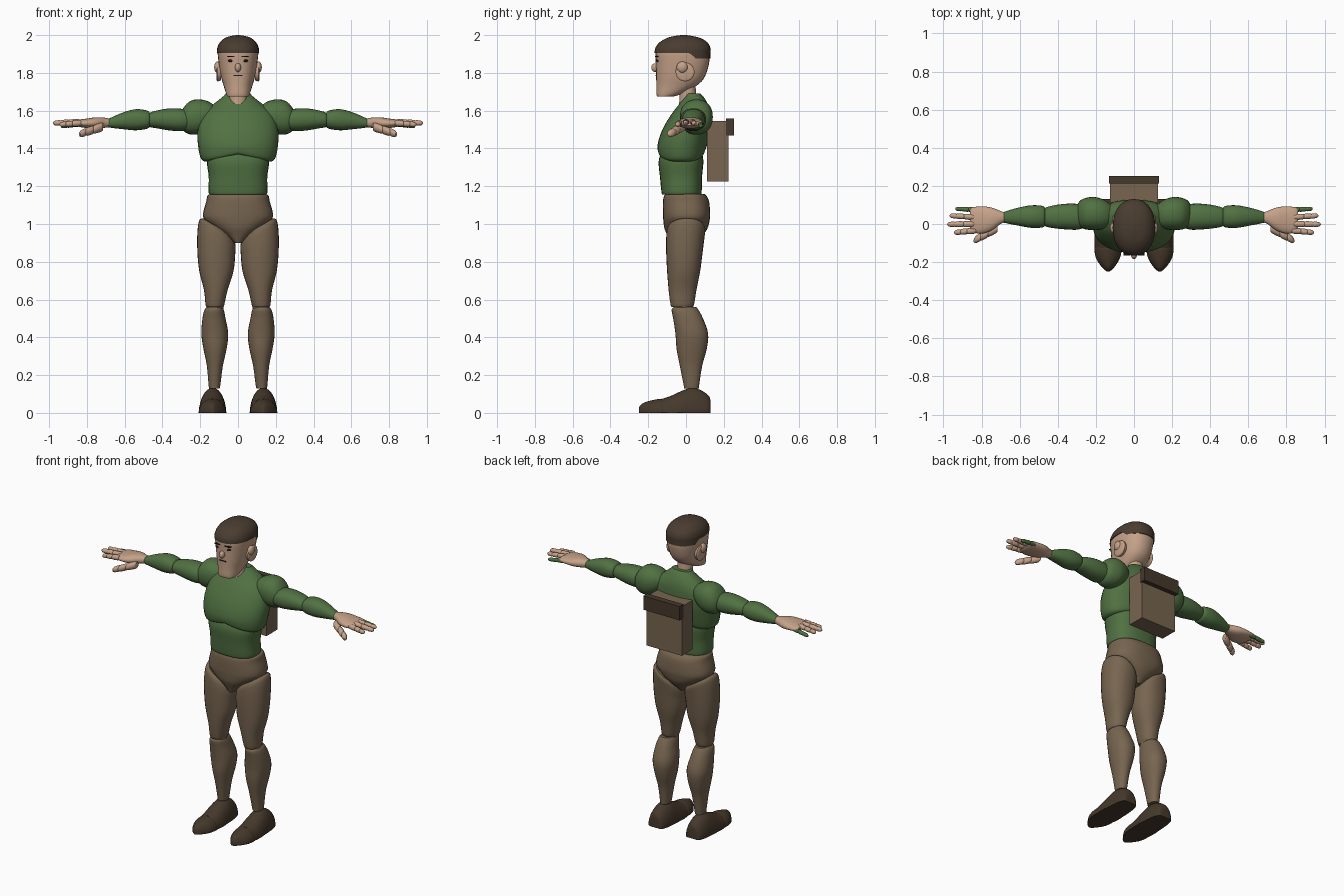
import bpy, bmesh, math
from mathutils import Vector


def material(name, rgb):
    m = bpy.data.materials.new(name)
    m.diffuse_color = (*rgb, 1)
    return m


SKIN = material("skin", (0.56, 0.36, 0.25))
GREEN = material("shirt green", (0.082, 0.165, 0.055))
TAN = material("trouser tan", (0.185, 0.13, 0.08))
DARK = material("boot brown", (0.060, 0.040, 0.024))
HAIR = material("hair brown", (0.068, 0.046, 0.030))
BLACK = material("face dark", (0.012, 0.010, 0.010))


def finish(bm, name, mat, mirror=False, angle=40):
    bmesh.ops.recalc_face_normals(bm, faces=bm.faces[:])
    me = bpy.data.meshes.new(name)
    bm.to_mesh(me)
    bm.free()
    me.materials.append(mat)
    ob = bpy.data.objects.new(name, me)
    bpy.context.collection.objects.link(ob)
    bpy.ops.object.select_all(action='DESELECT')
    ob.select_set(True)
    bpy.context.view_layer.objects.active = ob
    bpy.ops.object.shade_smooth_by_angle(angle=math.radians(angle))
    if mirror:
        ob.modifiers.new("Mirror", 'MIRROR')
    return ob


def spline(rings, steps):
    """Smoothly resample a list of rings."""
    out = []
    for i in range(len(rings) - 1):
        p0, p1 = rings[max(i - 1, 0)], rings[i]
        p2, p3 = rings[i + 1], rings[min(i + 2, len(rings) - 1)]
        for k in range(steps):
            t = k / steps
            out.append([0.5 * (2 * b + (c - a) * t + (2 * a - 5 * b + 4 * c - d) * t * t
                               + (3 * b - a - 3 * c + d) * t ** 3)
                        for a, b, c, d in zip(p0, p1, p2, p3)])
    return out + [list(rings[-1])]


def loft(name, axis, rings, mat, mirror=False, power=2.2, warp=None, segs=28, steps=4):
    """Skin oval rings: (position along axis, low a, high a, low b, high b)."""
    bm = bmesh.new()
    loops = []
    for t, a0, a1, b0, b1 in spline(rings, steps):
        loop = []
        for k in range(segs):
            u = 2 * math.pi * k / segs
            c, s = math.cos(u), math.sin(u)
            a = (a0 + a1) / 2 + (a1 - a0) / 2 * math.copysign(abs(c) ** (2 / power), c)
            b = (b0 + b1) / 2 + (b1 - b0) / 2 * math.copysign(abs(s) ** (2 / power), s)
            co = {'x': (t, a, b), 'y': (a, t, b), 'z': (a, b, t)}[axis]
            loop.append(bm.verts.new(warp(*co) if warp else co))
        loops.append(loop)
    for l0, l1 in zip(loops, loops[1:]):
        for k in range(segs):
            j = (k + 1) % segs
            bm.faces.new((l0[k], l0[j], l1[j], l1[k]))
    bm.faces.new(loops[0])
    bm.faces.new(loops[-1])
    return finish(bm, name, mat, mirror)


def ball(name, loc, size, mat, mirror=False):
    bm = bmesh.new()
    bmesh.ops.create_uvsphere(bm, u_segments=20, v_segments=12, radius=1)
    for v in bm.verts:
        v.co = Vector(loc) + v.co * Vector(size)
    return finish(bm, name, mat, mirror)


def box(name, lo, hi, mat, mirror=False):
    bm = bmesh.new()
    bmesh.ops.create_cube(bm, size=1)
    lo, hi = Vector(lo), Vector(hi)
    for v in bm.verts:
        v.co = (lo + hi) / 2 + v.co * (hi - lo)
    return finish(bm, name, mat, mirror)


def digit(name, p0, p1, r, mat):
    """Finger of three slightly swollen joints running mostly along x."""
    rings = []
    profile = [(0, .8), (.08, 1), (.35, .95), (.4, .82), (.46, .95), (.66, .9),
               (.71, .76), (.77, .88), (.93, .72), (1, .2)]
    for t, k in profile:
        x, y, z = Vector(p0).lerp(Vector(p1), t)
        rings.append((x, y - r * k, y + r * k, z - r * k, z + r * k))
    loft(name, 'x', rings, mat, True, 2, segs=12, steps=2)


# Head, cap of hair and neck
loft("head", 'z', [(1.675, -.055, .055, -.153, -.065), (1.69, -.063, .063, -.157, -.02),
                   (1.735, -.077, .077, -.157, .06), (1.78, -.09, .09, -.158, .10),
                   (1.85, -.102, .102, -.160, .122), (1.90, -.107, .107, -.162, .125),
                   (1.93, -.105, .105, -.158, .122)], SKIN, power=2.3)
loft("hair", 'z', [(1.905, -.112, .112, -.166, .130), (1.93, -.110, .110, -.163, .130),
                   (1.96, -.097, .097, -.142, .115), (1.985, -.068, .068, -.10, .075),
                   (1.997, -.03, .03, -.05, .025), (2.0, -.004, .004, -.02, .0)], HAIR,
     warp=lambda x, y, z: (x, y, z - (.028 if y > .03 and z < 1.908 else 0)))
loft("neck", 'z', [(1.60, -.052, .052, -.04, .062), (1.66, -.048, .048, -.035, .055),
                   (1.75, -.046, .046, -.035, .05)], SKIN, power=2)

# Ears and face
loft("ear", 'x', [(.09, -.05, .04, 1.76, 1.85), (.108, -.055, .045, 1.755, 1.855),
                  (.114, -.045, .035, 1.765, 1.845)], SKIN, True, 2, steps=2)
ball("ear_knob", (.108, -.02, 1.83), (.018, .03, .03), SKIN, True)
ball("nose", (0, -.163, 1.828), (.016, .021, .023), SKIN)
ball("eye", (.036, -.148, 1.864), (.017, .010, .008), BLACK, True)
box("brow", (.018, -.164, 1.884), (.055, -.140, 1.890), BLACK, True)
box("mouth", (-.024, -.161, 1.783), (.024, -.152, 1.788), BLACK)

# Torso; the chest hem arches upward at the middle
loft("chest", 'z', [(1.33, -.175, .175, -.135, .088), (1.35, -.198, .198, -.147, .098),
                    (1.42, -.212, .212, -.150, .112), (1.50, -.213, .213, -.125, .127),
                    (1.58, -.19, .19, -.078, .127), (1.63, -.135, .135, -.04, .117),
                    (1.67, -.085, .085, -.012, .095), (1.69, -.065, .065, 0, .075)], GREEN,
     warp=lambda x, y, z: (x, y, z + .04 * max(0, 1 - abs(x) / .17) * max(0, (1.42 - z) / .09)))
loft("abdomen", 'z', [(1.155, -.148, .148, -.125, .078), (1.17, -.156, .156, -.13, .083),
                      (1.25, -.155, .155, -.138, .085), (1.33, -.165, .165, -.145, .092),
                      (1.38, -.155, .155, -.13, .085)], GREEN, power=2.5)
loft("pelvis", 'z', [(.90, -.02, .02, -.085, .05), (.94, -.07, .07, -.10, .09),
                     (.98, -.128, .128, -.115, .115), (1.02, -.175, .175, -.12, .125),
                     (1.055, -.185, .185, -.122, .128), (1.12, -.168, .168, -.122, .122),
                     (1.15, -.162, .162, -.115, .108), (1.16, -.145, .145, -.10, .095)],
     TAN, power=2.4)

# Legs; thigh tops slope down toward the crotch
loft("thigh", 'z', [(.56, .078, .165, -.076, .035), (.575, .072, .172, -.082, .043),
                    (.65, .055, .18, -.092, .055), (.75, .024, .205, -.10, .075),
                    (.85, .014, .215, -.105, .088), (.92, .013, .215, -.105, .097),
                    (.965, .02, .205, -.10, .102), (.985, .035, .185, -.085, .095)], TAN, True,
     warp=lambda x, y, z: (x, y, z + .6 * (x - .11) * min(1, max(0, (z - .85) / .12))))
ball("knee", (.122, -.015, .56), (.046, .05, .05), TAN, True)
loft("shin", 'z', [(.13, .097, .153, -.01, .068), (.15, .093, .156, -.013, .07),
                   (.25, .08, .165, -.033, .086), (.34, .06, .183, -.05, .11),
                   (.42, .052, .194, -.056, .117), (.50, .066, .188, -.068, .09),
                   (.545, .075, .178, -.076, .066), (.56, .085, .165, -.065, .055)], TAN, True)


# Shoes, flattened at the sole
def sole(x, y, z):
    return x, y, max(z, 0)


loft("shoe_heel", 'y', [(.13, .10, .17, -.05, .06), (.122, .085, .185, -.08, .088),
                        (.085, .072, .198, -.11, .117), (.03, .065, .204, -.12, .133),
                        (-.03, .062, .208, -.11, .113), (-.08, .062, .208, -.09, .09),
                        (-.125, .066, .206, -.07, .075)], DARK, True, 2, sole)
loft("shoe_toe", 'y', [(-.115, .07, .20, -.065, .068), (-.13, .064, .208, -.07, .075),
                       (-.18, .074, .199, -.06, .067), (-.225, .102, .17, -.05, .053),
                       (-.245, .122, .148, -.035, .036), (-.25, .132, .138, -.02, .02)],
     DARK, True, 2, sole)

# Arms
loft("shoulder", 'x', [(.12, -.005, .10, 1.54, 1.625), (.16, -.025, .128, 1.50, 1.65),
                       (.21, -.032, .142, 1.475, 1.66), (.255, -.028, .136, 1.475, 1.65),
                       (.285, -.015, .12, 1.49, 1.62), (.302, .01, .09, 1.52, 1.59)],
     GREEN, True)
loft("upper_arm", 'x', [(.26, -.02, .10, 1.50, 1.60), (.30, -.03, .106, 1.492, 1.61),
                        (.36, -.028, .106, 1.495, 1.612), (.42, -.022, .098, 1.505, 1.603),
                        (.465, -.012, .085, 1.513, 1.59), (.475, .005, .07, 1.525, 1.575)],
     GREEN, True)
loft("forearm", 'x', [(.465, -.005, .08, 1.52, 1.585), (.48, -.018, .095, 1.505, 1.60),
                      (.54, -.02, .098, 1.496, 1.608), (.61, -.008, .085, 1.502, 1.59),
                      (.675, .005, .066, 1.51, 1.562), (.69, .01, .058, 1.515, 1.555)],
     GREEN, True)

# Hands
loft("palm", 'x', [(.67, .012, .058, 1.515, 1.555), (.70, .0, .068, 1.510, 1.562),
                   (.75, -.035, .087, 1.505, 1.565), (.80, -.05, .092, 1.508, 1.558),
                   (.845, -.045, .088, 1.515, 1.552), (.86, -.035, .078, 1.522, 1.545)],
     SKIN, True)
digit("index_finger", (.83, -.034, 1.535), (.945, -.045, 1.526), .0165, SKIN)
digit("middle_finger", (.84, .0, 1.54), (.98, -.002, 1.534), .0165, SKIN)
digit("ring_finger", (.84, .036, 1.54), (.968, .044, 1.532), .0155, SKIN)
digit("little_finger", (.82, .074, 1.532), (.938, .08, 1.516), .0135, GREEN)
digit("thumb", (.715, -.02, 1.515), (.842, -.088, 1.475), .024, SKIN)

# Backpack
box("backpack", (-.127, .112, 1.225), (.127, .224, 1.545), TAN)
box("backpack_flap", (-.131, .213, 1.468), (.131, .253, 1.558), DARK)
